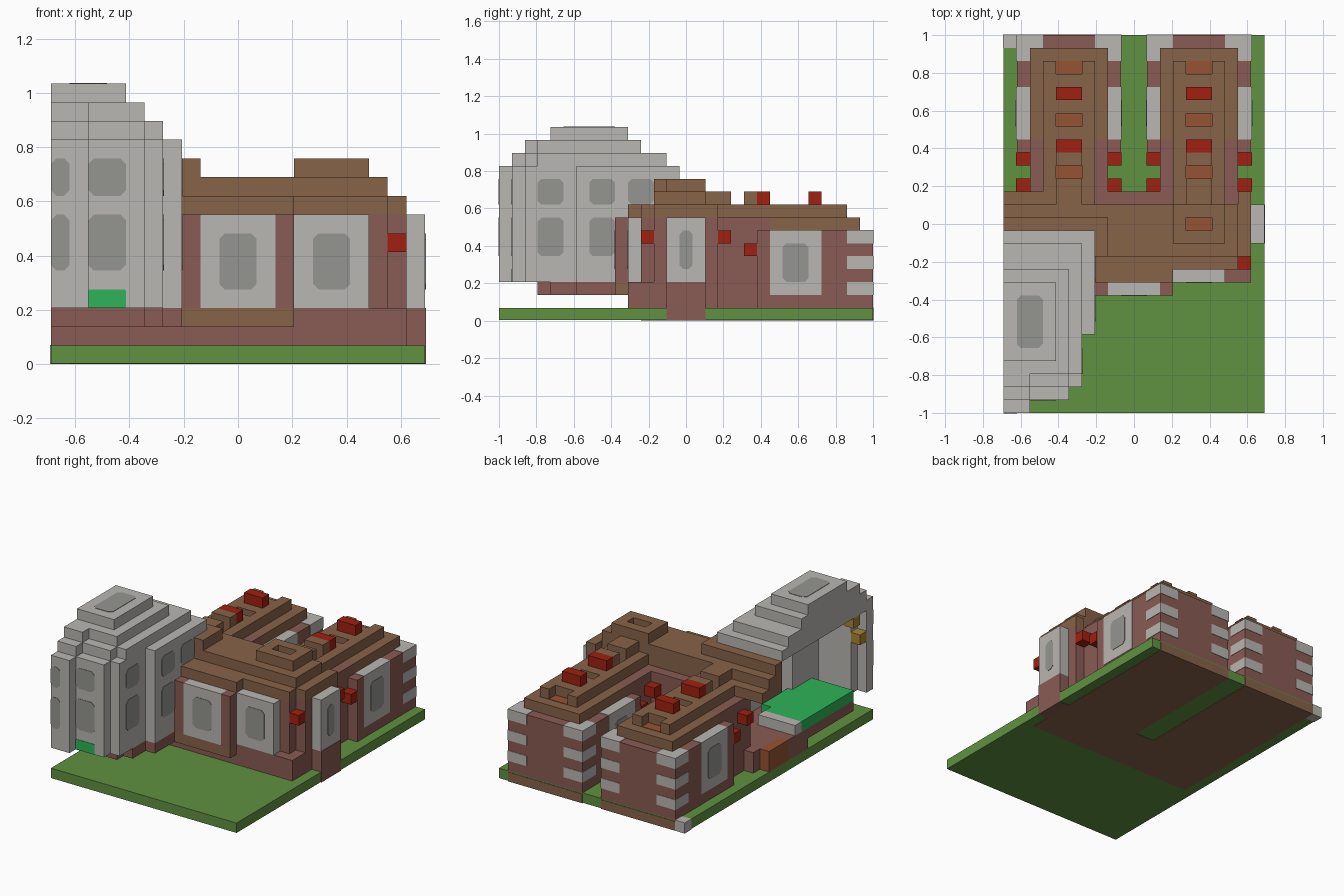
import bpy, bmesh
from mathutils import Vector

cube = bpy.data.objects.get("Cube")
if cube:
    bpy.data.objects.remove(cube, do_unlink=True)

V = 2 / 29          # size of one block
E = 0.04            # how far inlays stand proud, in blocks


def material(name, hexcode):
    rgb = [int(hexcode[n:n + 2], 16) / 255 for n in (0, 2, 4)]
    lin = [c / 12.92 if c < 0.04 else ((c + 0.055) / 1.055) ** 2.4 for c in rgb]
    m = bpy.data.materials.new(name)
    m.use_nodes = True
    m.diffuse_color = (*lin, 1)
    m.node_tree.nodes["Principled BSDF"].inputs["Base Color"].default_value = (*lin, 1)
    return m


STONE = material("pale stone", "BAB7B2")
GLASS = material("grey glass", "959590")
BRICK = material("red brick", "8A5B53")
ROOF = material("brown roof", "876348")
LAWN = material("lawn green", "609140")
RED = material("bright red", "A02010")
FLOOR = material("floor green", "2DB357")
CLAY = material("orange clay", "965433")
GOLD = material("gold", "A98535")


def point(i, j, k):
    return Vector(((i - 10) * V, (j - 14.5) * V, k * V))


def finish(name, mat, bm):
    bmesh.ops.recalc_face_normals(bm, faces=bm.faces)
    mesh = bpy.data.meshes.new(name)
    bm.to_mesh(mesh)
    bm.free()
    mesh.materials.append(mat)
    bpy.context.collection.objects.link(bpy.data.objects.new(name, mesh))


def blocks(name, mat, *boxes):
    """One object from boxes given as x, y and z ranges in block units."""
    bm = bmesh.new()
    for xr, yr, zr in boxes:
        low, high = (point(*c) for c in zip(xr, yr, zr))
        for v in bmesh.ops.create_cube(bm, size=1)["verts"]:
            v.co = Vector([h if c > 0 else l for c, l, h in zip(v.co, low, high)])
    finish(name, mat, bm)


def plate(name, mat, axis, pos, ar, br, cut=0.3):
    """Thin pane with clipped corners, lying across the given axis."""
    (a, b), (c, d) = ar, br
    outline = [(a + cut, c), (b - cut, c), (b, c + cut), (b, d - cut),
               (b - cut, d), (a + cut, d), (a, d - cut), (a, c + cut)]
    bm = bmesh.new()
    loops = []
    for depth in (pos - E, pos + E):
        ring = []
        for p in outline:
            co = list(p)
            co.insert("xyz".index(axis), depth)
            ring.append(bm.verts.new(point(*co)))
        bm.faces.new(ring)
        loops.append(ring)
    for n in range(8):
        m = (n + 1) % 8
        bm.faces.new((loops[0][n], loops[0][m], loops[1][m], loops[1][n]))
    finish(name, mat, bm)


# Ground with the building footprint showing underneath
blocks("lawn", LAWN, ((0, 20), (0, 29), (E, 1)))
blocks("footprint", ROOF, ((1, 9), (16, 29 + E), (0, 0.9)), ((11, 19), (16, 29 + E), (0, 0.9)),
       ((1, 19), (11, 16), (0, 0.9)))
blocks("corner_stone", STONE, ((-E, 1), (28, 29 + E), (0, 1 + E)))


# Two matching rear wings
def wing(side, o):
    name = side + "_wing_"
    mid = (o + 4, o + 6)
    blocks(name + "walls", BRICK, ((o + 1, o + 9), (20, 29), (1, 7)),
           ((o + 2, o + 8), (16, 21), (1, 8)))
    blocks(name + "eaves", ROOF, ((o + 2, o + 8), (21, 28), (7, 8)))
    # Upper roof with notches along the ridge
    solid = [(16, 18), (19, 22), (23, 26)]
    blocks(name + "roof", ROOF, ((o + 3, o + 4), (16, 27), (8, 9)),
           ((o + 6, o + 7), (16, 27), (8, 9)), *[(mid, r, (8, 9)) for r in solid],
           (mid, (16, 18), (9, 10)), (mid, (19, 20), (9, 10)))
    for j in (18, 22, 26):
        plate(name + "roof_notch", CLAY, "z", 8, mid, (j, j + 1), 0.01)
    blocks(name + "chimneys", RED, *[(mid, (j, j + 1), (9, 10)) for j in (20, 24)])
    # Side panels, windows, lanterns and corner stones
    for label, inner, outer in (("east", o + 8, o + 9), ("west", o + 2, o + 1)):
        out = outer + (E if outer > inner else -E)
        deep = inner - 1 if outer > inner else inner + 1
        xr = (min(inner, out), max(inner, out))
        wide = (min(deep, out), max(deep, out))
        blocks(name + label + "_panel", STONE, (xr, (21, 25), (2, 7 + E)))
        plate(name + label + "_window", GLASS, "x", out, (22, 24), (3, 6))
        blocks(name + label + "_lanterns", RED, (xr, (17, 18), (6, 7)), (xr, (19, 20), (5, 6)))
        stones = []
        for k in (2, 4, 6):
            top = k + 1 + (E if k == 6 else 0)
            stones += [(xr, (27, 29 + E), (k, top)), (wide, (28, 29 + E), (k, top))]
        blocks(name + label + "_quoins", STONE, *stones)


wing("left", 10)
wing("right", 0)

# Main range across the front
blocks("main_walls", BRICK, ((7, 18), (11, 17), (1, 8)), ((7, 13), (10, 11), (1, 8)),
       ((18, 19), (12, 17), (1, 8)), ((13, 19), (10, 12), (1, 3)),
       ((7, 8), (9, 10), (3, 8)), ((12, 13), (9, 10), (3, 8)), ((4, 7), (14, 17), (1, 8)))
blocks("front_step", ROOF, ((7, 13), (9, 10), (2, 3)))
blocks("front_panels", STONE, ((8, 12), (9, 10), (3, 8)), ((13, 17), (10, 11), (3, 8)))
plate("centre_window", GLASS, "y", 9, (9, 11), (4, 7))
plate("left_front_window", GLASS, "y", 10, (14, 16), (4, 7))
blocks("front_lantern", RED, ((18, 19), (11, 12), (6, 7)))
blocks("bay_base", BRICK, ((19, 20 + E), (13, 16), (0, 3)))
blocks("bay_panel", STONE, ((19, 20), (13, 16), (3, 8)))
plate("bay_window", GLASS, "x", 20, (14, 15), (4, 7))

# Stepped main roof
blocks("main_roof", ROOF, ((7, 13), (10, 16), (8, 9)), ((13, 18), (11, 16), (8, 9)),
       ((18, 19), (12, 17), (8, 9)), ((0, 7), (14, 17), (8, 9)),
       ((7, 18), (12, 16), (9, 10)), ((0, 7), (14, 16), (9, 10)),
       ((7, 8), (12, 15), (10, 11)), ((0, 7), (14, 15), (10, 11)))
blocks("roof_hatch", ROOF, ((13, 17), (13, 14), (10, 11)), ((13, 17), (15, 16), (10, 11)),
       ((13, 14), (14, 15), (10, 11)), ((16, 17), (14, 15), (10, 11)))
plate("hatch_floor", CLAY, "z", 10, (14, 16), (14, 15), 0.01)

# Open-sided tower: base, floor, shell and stepped crown
blocks("tower_base", BRICK, ((0, 5), (3, 4), (2, 3)), ((0, 6), (4, 6), (2, 3)),
       ((0, 7), (6, 11), (2, 3)), ((0, 7), (10, 13), (1, 3)), ((1, 7), (13, 17), (1, 3)))
blocks("rear_step", CLAY, ((0, 1), (13, 16), (1, 3)))
blocks("tower_floor", FLOOR, ((0, 5), (3, 10), (3, 4)), ((0, 4), (10, 11), (3, 4)))
blocks("floor_edge", STONE, ((0, 4), (11, 12), (3, 4)))
blocks("tower_walls", STONE, ((0, 2), (0, 1), (3, 12)), ((1, 5), (1, 2), (3, 12)),
       ((4.5, 6), (2, 6), (3, 12)), ((6, 7), (6, 14), (3, 12)))
blocks("tower_crown", STONE, ((0, 2), (0, 14), (11, 12)), ((0, 5), (1, 14), (11, 12)),
       ((0, 6), (2, 14), (11, 12)), ((0, 7), (6, 14), (11, 12)),
       ((0, 2), (1, 13), (12, 13)), ((0, 5), (2, 13), (12, 13)), ((0, 6), (3, 13), (12, 13)),
       ((0, 2), (2, 11), (13, 14)), ((0, 5), (3, 11), (13, 14)),
       ((0, 4), (4, 10), (14, 15)))
plate("skylight", GLASS, "z", 15, (1, 3), (5, 9))
for zr in ((5, 8), (9, 11)):
    plate("tower_front_window", GLASS, "y", 1, (2, 4), zr)
    plate("tower_corner_window", GLASS, "y", 0, (0, 1), zr)
    plate("tower_side_window", GLASS, "x", 6, (3, 5), zr)
    for j in (7, 10):
        plate("tower_side_window", GLASS, "x", 7, (j, j + 2), zr)
        plate("tower_inner_window", GLASS, "x", 6, (j, j + 2), zr)
plate("tower_sill", FLOOR, "y", 1, (2, 4), (3, 4), 0.05)
blocks("tower_lamps", GOLD, ((0, 1), (1, 2), (8, 9)), ((0, 1), (2, 3), (10, 11)))
